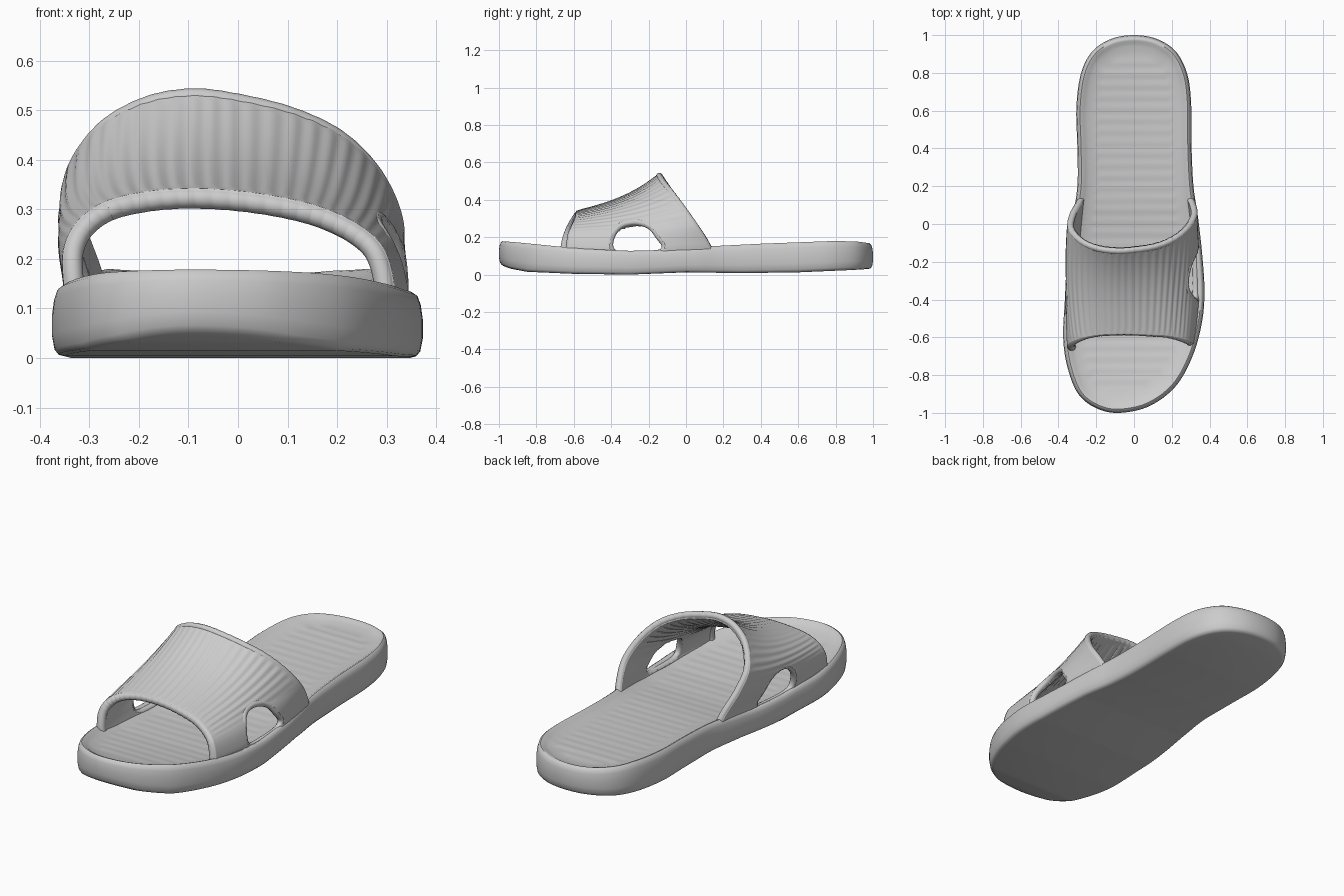
import bpy, bmesh, math
from mathutils import Vector

if "Cube" in bpy.data.objects:
    bpy.data.objects.remove(bpy.data.objects["Cube"])


def spline(pts, n, closed=False):
    """Sample a Catmull-Rom curve through pts at n points."""
    p = [Vector(q) for q in pts]
    m = len(p)
    segs = m if closed else m - 1
    get = (lambda i: p[i % m]) if closed else (lambda i: p[max(0, min(m - 1, i))])
    out = []
    for k in range(n):
        t = k * segs / (n if closed else n - 1)
        i = min(int(t), segs - 1)
        t -= i
        a, b, c, d = get(i - 1), get(i), get(i + 1), get(i + 2)
        out.append(0.5 * (2 * b + (c - a) * t + (2 * a - 5 * b + 4 * c - d) * t * t
                          + (3 * b - a - 3 * c + d) * t ** 3))
    return out


def loop_normals(loop):
    """Left-hand normals of a closed 2D loop."""
    res = []
    for i in range(len(loop)):
        t = loop[(i + 1) % len(loop)] - loop[i - 1]
        res.append(Vector((-t.y, t.x)).normalized())
    return res


def lerp_table(table, x):
    for (x0, v0), (x1, v1) in zip(table, table[1:]):
        if x <= x1:
            return v0 + (v1 - v0) * max(0, (x - x0) / (x1 - x0))
    return table[-1][1]


def finish(name, bm):
    """Turn a bmesh into a smooth-shaded, selected object."""
    me = bpy.data.meshes.new(name)
    bm.to_mesh(me)
    bm.free()
    ob = bpy.data.objects.new(name, me)
    bpy.context.collection.objects.link(ob)
    bpy.ops.object.select_all(action='DESELECT')
    bpy.context.view_layer.objects.active = ob
    ob.select_set(True)
    bpy.ops.object.shade_smooth_by_angle(angle=math.radians(50))
    return ob


def tube(name, path, radius, closed):
    """Round lip swept along a path."""
    bm, k, n, rows = bmesh.new(), 10, len(path), []
    for i, p in enumerate(path):
        a = path[(i - 1) % n] if closed else path[max(i - 1, 0)]
        b = path[(i + 1) % n] if closed else path[min(i + 1, n - 1)]
        t = (b - a).normalized()
        side = t.cross(Vector((1, 0, 0) if closed else (0, 1, 0))).normalized()
        up = t.cross(side)
        rows.append([bm.verts.new(p + radius * (side * math.cos(j * math.tau / k)
                                                + up * math.sin(j * math.tau / k)))
                     for j in range(k)])
    pairs = list(zip(rows, rows[1:])) + ([(rows[-1], rows[0])] if closed else [])
    for r, s in pairs:
        for j in range(k):
            bm.faces.new((r[j], r[(j + 1) % k], s[(j + 1) % k], s[j]))
    bmesh.ops.recalc_face_normals(bm, faces=bm.faces)
    finish(name, bm)


# Sole: stacked rings of the foot outline
OUTLINE = [(0, 1.0), (-0.12, 0.98), (-0.22, 0.915), (-0.28, 0.8), (-0.305, 0.62),
           (-0.3, 0.4), (-0.3, 0.2), (-0.33, 0.0), (-0.355, -0.2), (-0.366, -0.4),
           (-0.375, -0.6), (-0.352, -0.76), (-0.295, -0.9), (-0.2, -0.975), (-0.08, -1.0),
           (0.08, -0.965), (0.22, -0.86), (0.31, -0.7), (0.36, -0.52), (0.373, -0.35),
           (0.36, -0.15), (0.337, 0.05), (0.315, 0.2), (0.305, 0.4), (0.302, 0.65),
           (0.28, 0.8), (0.22, 0.915), (0.12, 0.98)]
TOP = [(-1, 0.18), (-0.9, 0.172), (-0.7, 0.152), (-0.55, 0.138), (-0.3, 0.127),
       (-0.1, 0.132), (0.1, 0.15), (0.4, 0.165), (0.8, 0.18), (0.92, 0.176), (1, 0.165)]
BOTTOM = [(-1, 0.055), (-0.94, 0.032), (-0.85, 0.015), (-0.6, 0.004), (-0.3, 0.0),
          (0, 0.012), (0.3, 0.008), (0.6, 0.012), (0.9, 0.025), (1, 0.032)]
# (inset, height fraction, footbed dip)
RINGS = [(0.026, 0, 0), (0.013, 0.025, 0), (0.005, 0.1, 0), (0, 0.3, 0), (0, 0.6, 0),
         (0.004, 0.82, 0), (0.01, 0.95, 0), (0.02, 1, 0), (0.03, 1, 0.003),
         (0.042, 1, 0.011), (0.06, 1, 0.018), (0.085, 1, 0.024), (0.12, 1, 0.028)]
N = 240
outline = spline(OUTLINE, N, True)
normals = loop_normals(outline)
bm, rings = bmesh.new(), []
for inset, frac, dip in RINGS:
    ring = []
    for p, nrm in zip(outline, normals):
        q = p + nrm * inset
        lo, hi = lerp_table(BOTTOM, q.y), lerp_table(TOP, q.y)
        ring.append(bm.verts.new((q.x, q.y, lo + (hi - lo) * frac - dip)))
    rings.append(ring)
for r, s in zip(rings, rings[1:]):
    for i in range(N):
        j = (i + 1) % N
        bm.faces.new((r[i], r[j], s[j], s[i]))


def cap(ring, table, drop, ripple):
    """Close a ring with cross strips that follow the height table."""
    geom = {bm.faces.new(ring)}
    for k in range(-78, 79):
        y = k * 0.0125
        faces = [f for f in geom if min(v.co.y for v in f.verts) < y < max(v.co.y for v in f.verts)]
        if not faces:
            continue
        parts = faces + list({e for f in faces for e in f.edges}) + list({v for f in faces for v in f.verts})
        res = bmesh.ops.bisect_plane(bm, geom=parts, plane_co=(0, y, 0), plane_no=(0, 1, 0))
        geom |= {f for f in res['geom'] if isinstance(f, bmesh.types.BMFace)}
    for v in {v for f in geom for v in f.verts}:
        v.co.z = lerp_table(table, v.co.y) - drop + ripple * math.sin(v.co.y * math.tau / 0.06)


cap(rings[0], BOTTOM, 0, 0)
cap(rings[-1], TOP, 0.029, 0.0013)
bmesh.ops.recalc_face_normals(bm, faces=bm.faces)
finish("sole", bm)

# Strap: ribbed arch lofted between its front and back edges
FRONT = [(-0.342, -0.66, 0.09), (-0.352, -0.66, 0.15), (-0.352, -0.645, 0.22),
         (-0.325, -0.625, 0.275), (-0.27, -0.605, 0.315), (-0.19, -0.59, 0.335),
         (-0.1, -0.585, 0.342), (0, -0.585, 0.337), (0.1, -0.59, 0.322),
         (0.18, -0.595, 0.3), (0.25, -0.61, 0.265), (0.295, -0.625, 0.22),
         (0.315, -0.635, 0.15), (0.31, -0.64, 0.09)]
BACK = [(-0.29, 0.15, 0.10), (-0.308, 0.115, 0.17), (-0.342, 0.05, 0.27),
        (-0.35, -0.02, 0.37), (-0.29, -0.09, 0.465), (-0.2, -0.13, 0.52),
        (-0.1, -0.145, 0.54), (0, -0.14, 0.53), (0.12, -0.12, 0.5), (0.22, -0.08, 0.45),
        (0.295, -0.02, 0.37), (0.335, 0.05, 0.27), (0.325, 0.115, 0.17), (0.305, 0.15, 0.10)]
HOLE = [(-0.39, 0.15), (-0.38, 0.205), (-0.34, 0.25), (-0.27, 0.265), (-0.2, 0.245),
        (-0.155, 0.19), (-0.128, 0.15), (-0.16, 0.128), (-0.26, 0.122), (-0.36, 0.125)]
NU, NV, RIBS, LIP = 217, 90, 36, 0.017
front, back = spline(FRONT, NU), spline(BACK, NU)
bm, grid = bmesh.new(), []
for j in range(NV):
    v = j / (NV - 1)
    mid = 4 * v * (1 - v)
    row = []
    for i in range(NU):
        u = i / (NU - 1)
        p = front[i].lerp(back[i], v)
        low = max(0, min(1, 1 - (p.z - 0.12) / 0.16))    # walls follow the sole
        p.x *= 1 + mid * (0.045 if p.x < 0 else 0.11 * low)
        p.z -= 0.03 * mid * max(0, (p.z - 0.12) / 0.3)
        fade = min(1, mid * 4) * max(0, min(1, (0.34 - abs(u - 0.5)) * 12))
        out = Vector((p.x, 0, p.z - 0.1)).normalized()
        row.append(bm.verts.new(p + out * 0.002 * fade * math.cos(u * RIBS * math.tau)))
    grid.append(row)
for r, s in zip(grid, grid[1:]):
    for i in range(NU - 1):
        bm.faces.new((r[i], r[i + 1], s[i + 1], s[i]))
bm.normal_update()

# Lips along the front, back and side openings, centred inside the wall
front_path = [v.co - v.normal * (LIP + 0.003) + Vector((0, 0.01, 0)) for v in grid[0]]
back_path = [v.co - v.normal * LIP + Vector((0, -0.008, 0)) for v in grid[-1]]
loop = spline(HOLE, 60, True)
loop = [p + n * LIP * 0.9 for p, n in zip(loop, loop_normals(loop))]   # grow outwards
near = [v for v in bm.verts if -0.5 < v.co.y < 0 and v.co.z < 0.35]
hole_paths = {}
for name, sign in (("left", -1), ("right", 1)):
    wall = [v for v in near if v.co.x * sign > 0.2]
    path = []
    for p in loop:
        v = min(wall, key=lambda w: (w.co.y - p.x) ** 2 + (w.co.z - p.y) ** 2)
        path.append(Vector((v.co.x - sign * (LIP + 0.001), p.x, p.y)))
    for _ in range(3):                                   # even out the sampled wall
        xs = [(path[i - 1].x + path[i].x + path[(i + 1) % 60].x) / 3 for i in range(60)]
        for q, x in zip(path, xs):
            q.x = x
    hole_paths[name] = path


def inside(y, z):
    hit = False
    for i in range(len(loop)):
        a, b = loop[i - 1], loop[i]
        if (a.y > z) != (b.y > z) and y < a.x + (z - a.y) / (b.y - a.y) * (b.x - a.x):
            hit = not hit
    return hit


doomed = []
for f in bm.faces:
    c = f.calc_center_median()
    if -0.45 < c.y < -0.05 and c.z < 0.3 and abs(c.x) > 0.2 and inside(c.y, c.z):
        doomed.append(f)
bmesh.ops.delete(bm, geom=doomed, context='FACES')
strap = finish("strap", bm)
solid = strap.modifiers.new("thickness", 'SOLIDIFY')
solid.thickness, solid.offset = 0.034, -1

tube("front_lip", front_path, LIP + 0.004, False)
tube("back_lip", back_path, LIP, False)
for name, path in hole_paths.items():
    tube(name + "_opening_lip", path, LIP, True)
